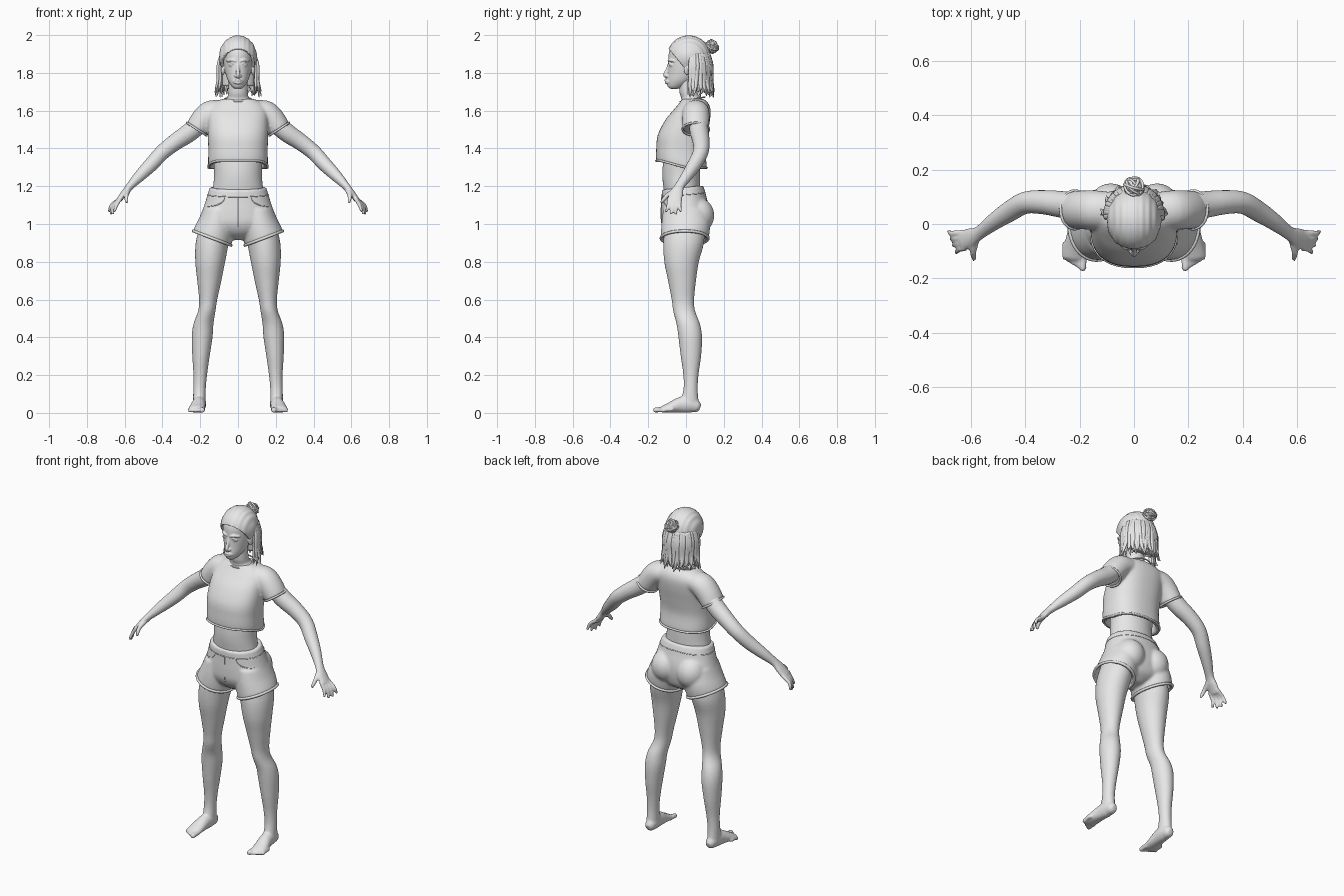
import bpy
import bmesh
import random
from math import sin, cos, pi, copysign
from mathutils import Vector, Matrix

random.seed(4)
STEPS = 4
SIDES = (1, -1)

if "Cube" in bpy.data.objects:
    bpy.data.objects.remove(bpy.data.objects["Cube"])

clay = bpy.data.materials.new("light grey")
clay.use_nodes = True
clay.diffuse_color = (.8, .8, .8, 1)
for node in clay.node_tree.nodes:
    if node.type == "BSDF_PRINCIPLED":
        node.inputs["Base Color"].default_value = clay.diffuse_color


def spline(rows):
    """Smoothly interpolate rows of numbers."""
    rows = [Vector(r) for r in rows]
    out = []
    for i in range(len(rows) - 1):
        a, b, c = rows[max(i - 1, 0)], rows[i], rows[i + 1]
        d = rows[min(i + 2, len(rows) - 1)]
        for j in range(STEPS):
            t = j / STEPS
            out.append(b + (c - a) * (t / 2) + (a * 2 - b * 5 + c * 4 - d) * (t * t / 2)
                       + (b * 3 - a - c * 3 + d) * (t ** 3 / 2))
    return out + [rows[-1]]


def skin(bm, rings):
    """Bridge rings of points into a closed skin."""
    loops = [[bm.verts.new(p) for p in ring] for ring in rings]
    for a, b in zip(loops, loops[1:]):
        for i in range(len(a)):
            bm.faces.new((a[i - 1], a[i], b[i], b[i - 1]))
    bm.faces.new(loops[0])
    bm.faces.new(loops[-1])
    return rings


def loft(bm, rows, side=1, power=2, warp=None, count=40):
    """Level rings; each row is height, centre x, half width, front y, back y."""
    rings = []
    for z, x, w, front, back in spline(rows):
        ring = []
        for i in range(count):
            c, s = cos(2 * pi * i / count), sin(2 * pi * i / count)
            c, s = (copysign(abs(v) ** (2 / power), v) for v in (c, s))
            p = Vector((side * (x + w * c), (front + back) / 2 + (back - front) / 2 * s, z))
            if warp:
                p.z += warp(p)
            ring.append(p)
        rings.append(ring)
    return skin(bm, rings)


def tube(bm, rows, side=1, axis=(0, 1, 0), count=16, cap=True):
    """Sweep along x, y, z with radius along the axis and radius across it."""
    rows = spline([tuple(r) + (r[3],) * (5 - len(r)) for r in rows])
    centres = [Vector((side * r[0], r[1], r[2])) for r in rows]
    sections = []
    for i, c in enumerate(centres):
        t = (centres[min(i + 1, len(rows) - 1)] - centres[max(i - 1, 0)]).normalized()
        sections.append((c, t, rows[i][3], rows[i][4]))
    if cap:
        c, t, r, q = sections[0]
        sections.insert(0, (c - t * q / 2, t, r * .6, q * .6))
        c, t, r, q = sections[-1]
        sections.append((c + t * q / 2, t, r * .6, q * .6))
    rings = []
    for c, t, r, q in sections:
        u = Vector(axis)
        u = (u - t * u.dot(t)).normalized()
        v = t.cross(u)
        rings.append([c + u * r * cos(a) + v * q * sin(a)
                      for a in (2 * pi * i / count for i in range(count))])
    return skin(bm, rings)


def ball(bm, place, size, detail=24):
    matrix = Matrix.LocRotScale(Vector(place), None, Vector(size))
    return bmesh.ops.create_uvsphere(bm, u_segments=detail, v_segments=detail, radius=1, matrix=matrix)


def finish(bm, name, voxel=None, soften=4):
    """Make the object; a voxel size fuses its pieces into one soft surface."""
    bmesh.ops.recalc_face_normals(bm, faces=bm.faces)
    mesh = bpy.data.meshes.new(name)
    for face in bm.faces:
        face.smooth = True
    bm.to_mesh(mesh)
    bm.free()
    mesh.materials.append(clay)
    obj = bpy.data.objects.new(name, mesh)
    bpy.context.collection.objects.link(obj)
    if voxel:
        fuse = obj.modifiers.new("fuse", "REMESH")
        fuse.mode, fuse.voxel_size, fuse.use_smooth_shade = "VOXEL", voxel, True
        soft = obj.modifiers.new("soften", "SMOOTH")
        soft.factor, soft.iterations = .5, soften
    return obj


def cord(name, points, radius, closed=False):
    curve = bpy.data.curves.new(name, "CURVE")
    curve.dimensions, curve.bevel_depth, curve.bevel_resolution = "3D", radius, 2
    line = curve.splines.new("POLY")
    line.points.add(len(points) - 1)
    for point, p in zip(line.points, points):
        point.co = (*p, 1)
    line.use_cyclic_u = closed
    curve.materials.append(clay)
    bpy.context.collection.objects.link(bpy.data.objects.new(name, curve))


# Body: torso and neck, then arms, hands, legs and feet on both sides
bm = bmesh.new()
loft(bm, [(.95, 0, .15, -.09, .1), (1.03, 0, .165, -.11, .11), (1.15, 0, .14, -.115, .08),
          (1.25, 0, .127, -.125, .075), (1.34, 0, .13, -.12, .075), (1.5, 0, .14, -.1, .1),
          (1.59, 0, .14, -.05, .11), (1.635, 0, .1, -.03, .1), (1.665, 0, .06, -.025, .08),
          (1.7, 0, .052, -.035, .06), (1.8, 0, .052, -.04, .06)])
for s in SIDES:
    tube(bm, [(.15, .06, 1.58, .05), (.25, .07, 1.49, .05), (.33, .08, 1.435, .045), (.4, .078, 1.38, .041),
              (.46, .045, 1.315, .038), (.52, .005, 1.255, .031), (.57, -.033, 1.202, .026, .021),
              (.6, -.05, 1.165, .036, .018), (.632, -.06, 1.125, .038, .014)], s, count=24)
    for i in range(4):
        y, x = -.09 + .02 * i, .655 + .009 * i
        low = 1.065 - .015 * sin(i * pi / 3)
        tube(bm, [(.622, y, 1.135, .011), (x - .012, y - .004, 1.1, .01), (x, y - .015 + .006 * i, low, .008)], s)
    tube(bm, [(.582, -.05, 1.18, .016), (.592, -.1, 1.15, .013), (.588, -.13, 1.115, .009)], s, (1, 0, 0))
    loft(bm, [(1, .11, .09, -.11, .1), (.9, .136, .088, -.12, .095), (.8, .147, .079, -.115, .068),
              (.7, .152, .064, -.095, .053), (.6, .158, .048, -.076, .043), (.54, .165, .046, -.068, .048),
              (.47, .183, .053, -.05, .074), (.4, .19, .055, -.04, .085), (.3, .196, .046, -.028, .08),
              (.2, .2, .036, -.014, .066), (.12, .204, .033, -.014, .062), (.05, .204, .034, -.035, .068)], s)
    tube(bm, [(.203, .06, .032, .028, .031), (.204, .02, .045, .035, .045), (.208, -.03, .042, .037, .042),
              (.215, -.08, .029, .042, .029), (.219, -.125, .018, .043, .018)], s, (1, 0, 0), 24)
    for i in range(5):
        r = .01 if i else .014
        x, y = .189 + .0165 * i, .01 * i
        tube(bm, [(x, y - .11, .018, r), (x, y - .145, .017, r), (x, y - .166, r, r)], s, (1, 0, 0))
finish(bm, "body", .0065, 3)

# Head with nose, lips, eyes, brows and ears
bm = bmesh.new()
loft(bm, [(1.716, 0, .02, -.085, -.04), (1.73, 0, .035, -.098, .0), (1.76, 0, .054, -.1, .05),
          (1.8, 0, .067, -.096, .09), (1.85, 0, .076, -.094, .11), (1.91, 0, .08, -.09, .12),
          (1.96, 0, .065, -.065, .1), (1.985, 0, .035, -.03, .06)])
tube(bm, [(0, -.086, 1.855, .008), (0, -.097, 1.82, .009), (0, -.11, 1.79, .011), (0, -.1, 1.778, .009)],
     axis=(1, 0, 0))
for z, out in ((1.76, .106), (1.747, .104)):
    tube(bm, [(-.026, -.09, 1.753, .003), (-.01, -out, z, .006), (.01, -out, z, .006), (.026, -.09, 1.753, .003)],
         axis=(0, 0, 1))
for s in SIDES:
    ball(bm, (s * .012, -.099, 1.784), (.009, .01, .008))
    ball(bm, (s * .032, -.073, 1.842), (.017, .016, .012))
    ball(bm, (s * .08, .008, 1.82), (.011, .02, .032))
    tube(bm, [(.012, -.092, 1.862, .006), (.034, -.087, 1.868, .007), (.058, -.066, 1.862, .005)], s, (0, 0, 1))
    tube(bm, [(.015, -.087, 1.842, .003), (.032, -.09, 1.853, .004), (.05, -.075, 1.843, .003)], s, (0, 0, 1))
finish(bm, "head", .0035, 3)

# Swept back hair cap, grooved along the combing direction
bm = bmesh.new()
centre = Vector((0, .015, 1.885))
ball(bm, centre, (.1, .115, .113), 72)
for v in bm.verts:
    v.co = centre + (v.co - centre) * (1 + .014 * sin(v.co.x * 260) * min(1, 9 * abs(v.co.x) + .3))
bmesh.ops.bisect_plane(bm, geom=bm.verts[:] + bm.edges[:] + bm.faces[:], plane_co=(0, -.09, 1.925),
                       plane_no=(0, 1.2, 1), clear_inner=True)
cap = finish(bm, "hair_cap")
thick = cap.modifiers.new("thickness", "SOLIDIFY")
thick.thickness, thick.offset = .014, -1

# Loose hair: a filled core covered by hanging locks
bm = bmesh.new()
loft(bm, [(1.73, 0, .085, .04, .125), (1.8, 0, .088, .03, .13), (1.9, 0, .085, .02, .125)])
LOCKS = 30
for layer in (.93, 1.03):
    for i in range(LOCKS):
        a = -.12 + (pi + .24) * (i + random.random()) / LOCKS
        flare, tip = random.uniform(.98, 1.2), random.uniform(1.67, 1.71)

        def at(grow, z, r, turn=0):
            return (.102 * layer * grow * cos(a + turn), .035 + .1 * layer * grow * sin(a + turn), z, r, r * .6)
        swing = random.uniform(-.12, .12)
        tube(bm, [at(.86, 1.9, .009), at(1, 1.84, .013), at(1, 1.77, .013, swing / 2),
                  at((1 + flare) / 2, 1.725, .01, swing), at(flare, tip, .003, swing * 2)],
             axis=(-sin(a), cos(a), .01), count=8)
finish(bm, "loose_hair")

# Bun wound from rings of hair
bm = bmesh.new()
ball(bm, (0, .135, 1.94), (.032, .024, .032))
finish(bm, "bun_core")
for i in range(14):
    spin = Matrix.Rotation(random.uniform(0, pi), 3, "Z") @ Matrix.Rotation(random.uniform(0, pi), 3, "X")
    size = random.uniform(.026, .037)
    cord("bun_strand", [Vector((0, .137, 1.94)) + spin @ Vector((size * cos(a), size * sin(a), 0))
                        for a in (pi * j / 12 for j in range(24))], .005, True)

# Cropped shirt with a recessed hem that rises at the front
def shirt_hem(p):
    return .036 * max(0, min(1, -p.y / .13)) * max(0, min(1, (1.44 - p.z) / .1))


bm = bmesh.new()
rings = loft(bm, [(1.36, 0, .132, -.13, .085), (1.3, 0, .137, -.136, .09), (1.298, 0, .157, -.157, .11),
                  (1.39, 0, .157, -.157, .102), (1.47, 0, .16, -.15, .113), (1.55, 0, .16, -.11, .127),
                  (1.605, 0, .155, -.065, .13), (1.64, 0, .13, -.036, .118), (1.662, 0, .085, -.022, .095)],
             power=2.4, warp=shirt_hem)
cord("shirt_hem", rings[2 * STEPS], .006, True)
for s in SIDES:
    end = tube(bm, [(.09, .05, 1.6, .068, .056), (.145, .052, 1.588, .072, .066), (.185, .052, 1.55, .072, .066),
                    (.218, .052, 1.502, .07, .062)], s, count=32, cap=False)
    cord("sleeve_hem", end[-1], .006, True)
finish(bm, "shirt", .0075, 6)
cord("neckline", [Vector((.072 * cos(a), .035 + .065 * sin(a), 1.66 + .012 * sin(a)))
                  for a in (pi * i / 16 for i in range(32))], .004, True)

# Shorts: pelvis, seat and two turned up legs
def leg_hem(p):
    return .38 * (abs(p.x) - .137) * max(0, min(1, (1.03 - p.z) / .1))


bm = bmesh.new()
loft(bm, [(.915, 0, .03, -.05, .05), (.95, 0, .13, -.1, .1), (1, 0, .19, -.128, .12), (1.06, 0, .19, -.132, .125),
          (1.12, 0, .172, -.13, .115), (1.195, 0, .15, -.128, .09)], power=2.2,
     warp=lambda p: p.y * .1 if p.z > 1.15 else 0)
for s in SIDES:
    ball(bm, (s * .085, .06, 1.045), (.085, .09, .095))
    rings = loft(bm, [(.98, .13, .085, -.11, .09), (.928, .136, .09, -.12, .1), (.925, .137, .1, -.132, .118),
                      (1, .117, .1, -.13, .128), (1.08, .1, .085, -.12, .115)], s, warp=leg_hem)
    cord("leg_hem", rings[2 * STEPS], .008, True)
shorts = finish(bm, "shorts", .0075, 6)

# Seams laid on the shorts: waistband, fly and front pockets
bpy.context.view_layer.update()
cloth = shorts.evaluated_get(bpy.context.evaluated_depsgraph_get())


def seam(name, rays, closed=False):
    hits = [cloth.ray_cast(Vector(start), Vector(aim)) for start, aim in rays]
    points = [h[1].copy() for h in hits if h[0]]
    if len(points) > 2:
        cord(name, points, .0025, closed)


turns = [pi * i / 24 for i in range(48)]
seam("waistband", [((cos(a), sin(a), 1.155 + .012 * sin(a)), (-cos(a), -sin(a), 0)) for a in turns], True)
seam("fly", [((0, -1, 1.14 - .012 * i), (0, 1, 0)) for i in range(14)])
for s in SIDES:
    seam("pocket", [((s * (.07 + .09 * (1 - cos(t))), -1, 1.143 - .05 * sin(t)), (0, 1, 0))
                    for t in (pi * i / 24 for i in range(13))])
